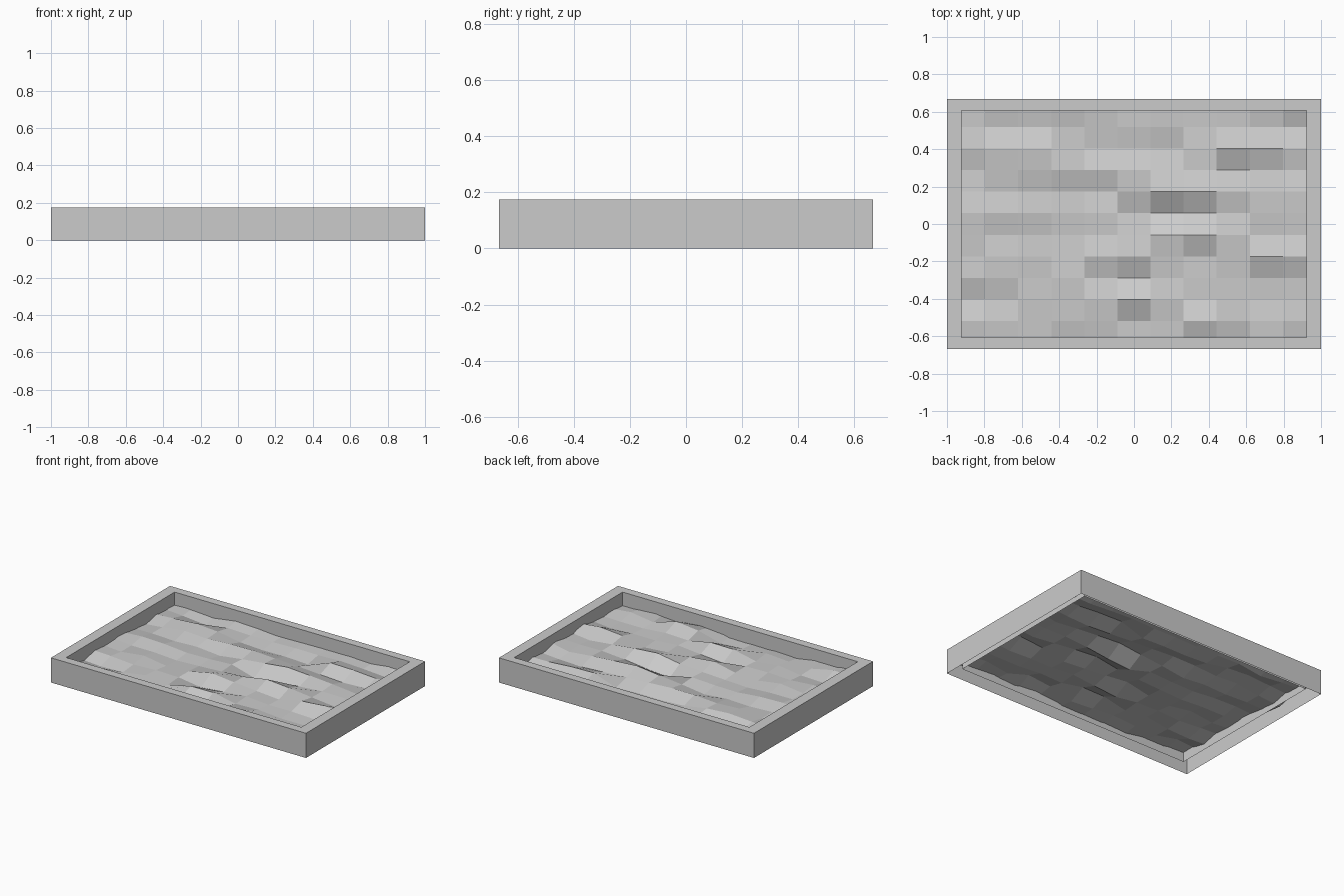
import bpy
import bmesh
import random

if "Cube" in bpy.data.objects:
    bpy.data.objects.remove(bpy.data.objects["Cube"], do_unlink=True)

HALF_X, HALF_Y, HEIGHT = 1.0, 0.667, 0.175
INNER_X, INNER_Y, INNER_BASE = 0.922, 0.607, 0.035
CELLS = 11
SAND_X, SAND_Y, SAND_LEVEL = 0.973, 0.633, 0.09

# Shared plain grey
grey = bpy.data.materials.new("light_grey")
grey.use_nodes = True
colour = (0.6, 0.6, 0.6, 1)
grey.diffuse_color = colour
grey.node_tree.nodes["Principled BSDF"].inputs["Base Color"].default_value = colour


def add_object(name, bm):
    mesh = bpy.data.meshes.new(name)
    bm.to_mesh(mesh)
    bm.free()
    mesh.materials.append(grey)
    obj = bpy.data.objects.new(name, mesh)
    bpy.context.collection.objects.link(obj)
    return obj


def rectangle(bm, x, y, z):
    corners = ((-x, -y), (x, -y), (x, y), (-x, y))
    return [bm.verts.new((cx, cy, z)) for cx, cy in corners]


# Box frame: outer wall, flat rim and shorter inner wall, hollow underneath
bm = bmesh.new()
loops = [
    rectangle(bm, HALF_X, HALF_Y, 0),
    rectangle(bm, HALF_X, HALF_Y, HEIGHT),
    rectangle(bm, INNER_X, INNER_Y, HEIGHT),
    rectangle(bm, INNER_X, INNER_Y, INNER_BASE),
]
for lower, upper in zip(loops, loops[1:]):
    for i in range(4):
        j = (i + 1) % 4
        bm.faces.new((lower[i], lower[j], upper[j], upper[i]))
add_object("box_frame", bm)

# Ridges and hollows in the sand: first column, last column, row, height
RELIEF = (
    (4, 7, 9, -0.03), (3, 6, 8, 0.025), (6, 8, 7, 0.025),
    (6, 7, 6, -0.03), (7, 8, 5, 0.025), (5, 6, 4, 0.025),
    (5, 6, 3, -0.02), (9, 11, 4, 0.03), (9, 11, 3, -0.015),
    (5, 6, 2, 0.025), (5, 6, 1, -0.025), (8, 9, 9, 0.015),
    (8, 9, 8, -0.015), (0, 1, 8, -0.02), (11, 11, 7, 0.03),
    (7, 8, 1, 0.025), (2, 4, 7, -0.02), (2, 4, 5, -0.02),
    (1, 2, 2, -0.01), (3, 5, 0, -0.02), (1, 3, 10, -0.02),
    (10, 11, 10, -0.01), (0, 3, 9, 0.01), (9, 10, 6, 0.015),
    (0, 1, 0, 0.015), (0, 1, 1, 0.015), (0, 1, 3, 0.01),
)

# Sand sheet: a faceted grid whose edges run into the frame
random.seed(7)
bm = bmesh.new()
bmesh.ops.create_grid(bm, x_segments=CELLS, y_segments=CELLS, size=1)
for v in bm.verts:
    col = round((v.co.x + 1) / 2 * CELLS)
    row = round((v.co.y + 1) / 2 * CELLS)
    z = SAND_LEVEL + random.uniform(-0.015, 0.015)
    for first, last, level, rise in RELIEF:
        if row == level and first <= col <= last:
            # Long ridges taper at their ends
            tapered = last - first > 1 and col in (first, last)
            z += rise * (0.6 if tapered else 1)
    v.co = (v.co.x * SAND_X, v.co.y * SAND_Y, z)
add_object("sand", bm)
